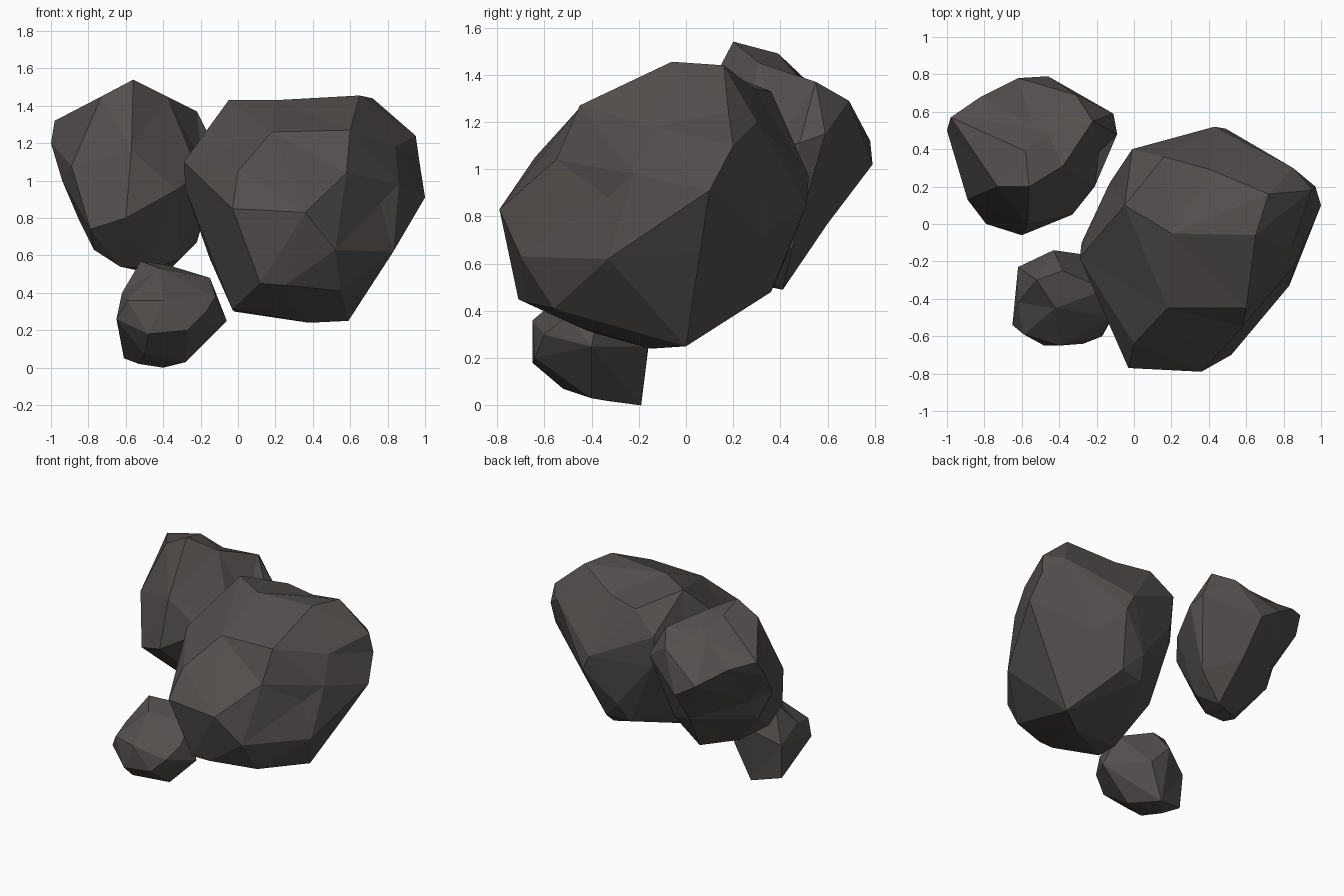
import bpy, bmesh
from mathutils import Vector

stone = bpy.data.materials.new("dark stone")
stone.diffuse_color = (0.085, 0.077, 0.074, 1)


def rock(name, corners):
    """Faceted boulder: corners are joined on a rounded shell, then moved back to
    their real places, so hollows between the corners survive."""
    pts = [Vector(c) for c in corners]
    low = Vector([min(p[i] for p in pts) for i in range(3)])
    high = Vector([max(p[i] for p in pts) for i in range(3)])
    mid, half = (low + high) / 2, (high - low) / 2
    bm = bmesh.new()
    home = {}
    for p in pts:
        q = Vector([(p[i] - mid[i]) / half[i] for i in range(3)])
        v = bm.verts.new(q.normalized() * q.length ** 0.2)
        home[v] = p
    bmesh.ops.convex_hull(bm, input=bm.verts[:])
    for v in list(bm.verts):
        if v.link_faces:
            v.co = home[v]
        else:
            bm.verts.remove(v)
    bmesh.ops.recalc_face_normals(bm, faces=bm.faces[:])
    mesh = bpy.data.meshes.new(name)
    bm.to_mesh(mesh)
    bm.free()
    mesh.materials.append(stone)
    bpy.context.collection.objects.link(bpy.data.objects.new(name, mesh))


# large boulder
rock("large_boulder", [
    # crown
    (-.05, .1, 1.43), (.2, -.05, 1.43), (.65, -.06, 1.455), (.72, .16, 1.44),
    (.18, -.45, 1.26), (.6, -.45, 1.27), (.16, .36, 1.33), (.41, .29, 1.34),
    # front
    (0, -.64, 1.05), (.58, -.55, 1.04), (.36, -.79, .83), (-.03, -.77, .85),
    (.52, -.7, .63), (.12, -.71, .45), (.25, -.69, .44), (.55, -.56, .41),
    # right side
    (.84, -.14, 1.18), (.86, -.22, .98), (.76, -.33, .88), (.95, .18, 1.24),
    (.97, .2, 1.1), (1, .1, .91), (.83, -.33, .62), (.85, .3, 1.2), (.84, .06, .65),
    # underside
    (.59, 0, .25), (.38, -.15, .24), (-.02, -.23, .3), (.3, -.45, .33),
    (-.03, -.4, .31), (.4, .36, .48), (.22, .33, .47), (-.15, -.02, .58),
    # left side and back
    (-.29, -.18, 1.1), (-.28, -.1, .95), (-.01, .4, 1.18), (.43, .52, .97),
    (.49, .51, .85), (.01, .39, .95), (-.13, .22, .95), (.27, .42, .62),
    (.61, .33, .72)])

# medium boulder
rock("medium_boulder", [
    # crown
    (-.56, .2, 1.54), (-.58, .39, 1.49), (-.73, .2, 1.45), (-.38, .31, 1.45),
    (-.46, .48, 1.385), (-.22, .55, 1.37), (-.31, .69, 1.29), (-.98, .57, 1.32),
    (-.82, .68, 1.26), (-.54, .52, 1.35),
    # sides
    (-1, .5, 1.2), (-.94, .33, 1), (-.89, .13, 1.08), (-.11, .59, 1.15),
    (-.09, .48, 1.11), (-.21, .2, 1.03), (-.19, .38, 1.09), (-.62, .78, 1.12),
    (-.46, .79, 1.02), (-.83, .45, .94), (-.85, .37, .79),
    # front
    (-.33, .05, .95), (-.6, -.06, .8), (-.57, 0, 1.16), (-.79, 0, .74),
    # underside
    (-.63, .18, .54), (-.63, .28, .54), (-.77, .13, .63), (-.31, .28, .58),
    (-.46, .2, .53), (-.4, .41, .49), (-.22, .45, .67), (-.45, .6, .77)])

# small boulder
rock("small_boulder", [
    # crown
    (-.52, -.3, .57), (-.38, -.25, .55), (-.42, -.45, .53), (-.15, -.35, .48),
    (-.62, -.42, .4), (-.59, -.59, .36),
    # sides
    (-.65, -.54, .26), (-.62, -.23, .3), (-.43, -.14, .4), (-.29, -.16, .25),
    (-.06, -.4, .25), (-.12, -.5, .38), (-.17, -.6, .3), (-.4, -.65, .36),
    (-.48, -.65, .18), (-.27, -.64, .2),
    # underside
    (-.28, -.4, .03), (-.4, -.19, 0), (-.53, -.34, .02), (-.61, -.25, .05),
    (-.5, -.52, .07)])
